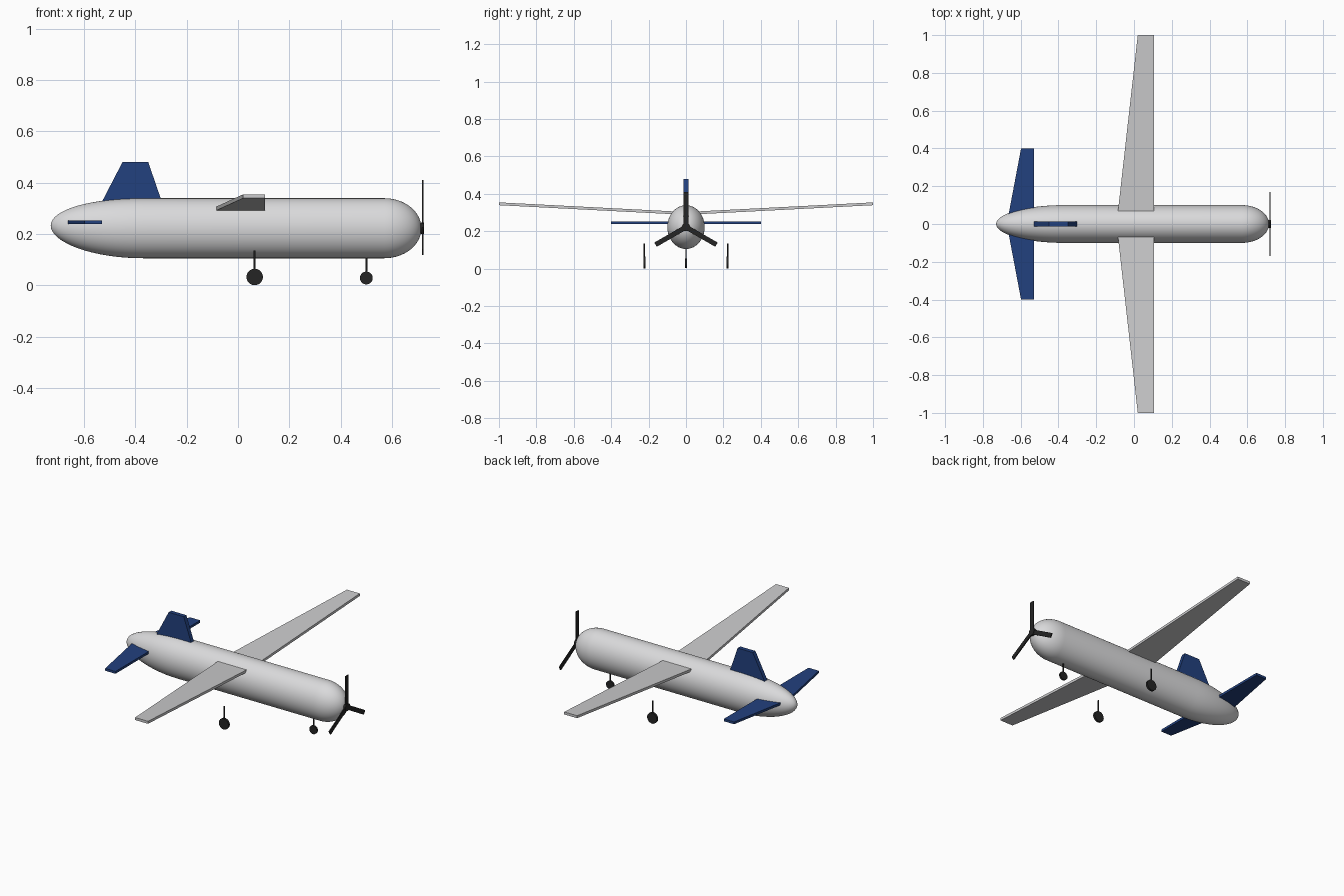
import bpy, bmesh, math
from mathutils import Matrix, Vector

cube = bpy.data.objects.get("Cube")
if cube:
    bpy.data.objects.remove(cube, do_unlink=True)


def material(name, rgb):
    m = bpy.data.materials.new(name)
    m.use_nodes = True
    m.diffuse_color = (*rgb, 1)
    m.node_tree.nodes["Principled BSDF"].inputs["Base Color"].default_value = (*rgb, 1)
    return m


body_grey = material("light grey", (0.70, 0.70, 0.71))
wing_grey = material("wing grey", (0.60, 0.60, 0.61))
blue = material("navy blue", (0.016, 0.052, 0.21))
black = material("black", (0.018, 0.018, 0.018))

AXIS_Z = 0.222


def finish(name, bm, mat, smooth=False):
    bmesh.ops.recalc_face_normals(bm, faces=bm.faces)
    mesh = bpy.data.meshes.new(name)
    bm.to_mesh(mesh)
    bm.free()
    mesh.materials.append(mat)
    ob = bpy.data.objects.new(name, mesh)
    bpy.context.collection.objects.link(ob)
    if smooth:
        bpy.ops.object.select_all(action='DESELECT')
        ob.select_set(True)
        bpy.context.view_layer.objects.active = ob
        bpy.ops.object.shade_smooth_by_angle(angle=math.radians(40))
    return ob


def slab(name, outline, offset, mat):
    """Flat panel: an outline swept along an offset vector."""
    bm = bmesh.new()
    face = bm.faces.new([bm.verts.new(p) for p in outline])
    top = bmesh.ops.extrude_face_region(bm, geom=[face])["geom"]
    verts = [g for g in top if isinstance(g, bmesh.types.BMVert)]
    bmesh.ops.translate(bm, verts=verts, vec=offset)
    return finish(name, bm, mat)


def cylinder(name, centre, radius, depth, axis, mat, segments=32):
    bm = bmesh.new()
    turn = Vector((0, 0, 1)).rotation_difference(Vector(axis)).to_matrix().to_4x4()
    bmesh.ops.create_cone(bm, cap_ends=True, segments=segments, radius1=radius,
                          radius2=radius, depth=depth,
                          matrix=Matrix.Translation(centre) @ turn)
    return finish(name, bm, mat, True)


# Fuselage: oval tube with a long rounded tail and a short rounded nose
def fuselage(tail_x=-0.37, tail_len=0.36, nose_x=0.57, nose_len=0.145, steps=16, sides=48):
    stations = []
    for i in range(steps + 1):
        a = i / steps * math.pi / 2
        stations.append((tail_x - tail_len * math.cos(a), math.sin(a)))
    for i in range(steps + 1):
        a = i / steps * math.pi / 2
        stations.append((nose_x + nose_len * math.sin(a), math.cos(a)))
    bm = bmesh.new()
    rings = []
    for x, r in stations:
        lift = 0.01 * max(0, (tail_x - x) / tail_len) ** 2
        r = max(r, 0.0001)
        rings.append([bm.verts.new((x, 0.1 * r * math.cos(t),
                                    AXIS_Z + lift + 0.117 * r * math.sin(t)))
                      for t in (2 * math.pi * k / sides for k in range(sides))])
    for a, b in zip(rings, rings[1:]):
        for k in range(sides):
            n = (k + 1) % sides
            bm.faces.new((a[k], a[n], b[n], b[k]))
    bm.faces.new(rings[0])
    bm.faces.new(rings[-1])
    return finish("fuselage", bm, body_grey, True)


fuselage()

# Wings, tailplanes and main landing gear on both sides
for side, s in (("left", 1), ("right", -1)):
    slab(side + "_wing",
         [(-0.085, s * 0.067, 0.291), (0.105, s * 0.067, 0.291),
          (0.105, s, 0.339), (0.02, s, 0.339)], (0, 0, 0.015), wing_grey)
    slab(side + "_tailplane",
         [(-0.664, s * 0.05, 0.239), (-0.53, s * 0.05, 0.239),
          (-0.53, s * 0.4, 0.239), (-0.598, s * 0.4, 0.239)], (0, 0, 0.014), blue)
    cylinder(side + "_main_wheel", (0.065, s * 0.222, 0.032), 0.032, 0.013, (0, 1, 0), black)
    cylinder(side + "_main_strut", (0.065, s * 0.222, 0.085), 0.004, 0.1, (0, 0, 1), black, 12)

# Upright tail fin
slab("tail_fin", [(-0.533, -0.0125, 0.32), (-0.295, -0.0125, 0.32),
                  (-0.35, -0.0125, 0.48), (-0.45, -0.0125, 0.48)], (0, 0.025, 0), blue)

# Nose landing gear
cylinder("nose_wheel", (0.5, 0, 0.028), 0.025, 0.011, (0, 1, 0), black)
cylinder("nose_strut", (0.5, 0, 0.075), 0.004, 0.09, (0, 0, 1), black, 12)

# Three-bladed propeller
cylinder("propeller_hub", (0.718, 0, AXIS_Z), 0.022, 0.015, (1, 0, 0), black)
for i in range(3):
    blade = slab("propeller_blade_%d" % (i + 1),
                 [(0.717, -0.013, 0), (0.717, 0.013, 0),
                  (0.717, 0.013, 0.188), (0.717, -0.013, 0.188)], (0.006, 0, 0), black)
    blade.data.transform(Matrix.Translation((0, 0, AXIS_Z))
                         @ Matrix.Rotation(i * math.tau / 3, 4, 'X'))
